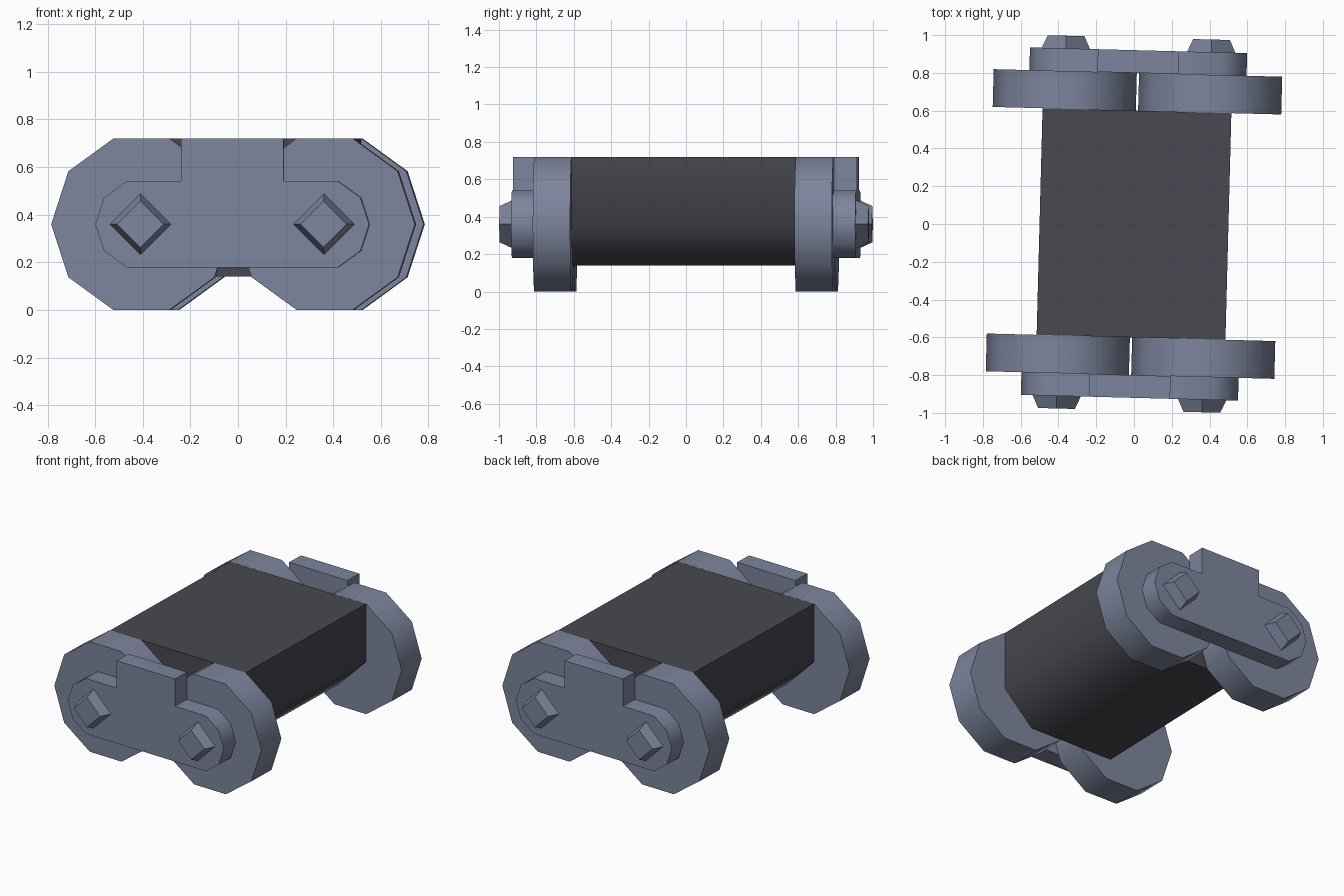
import bpy, bmesh, math

if "Cube" in bpy.data.objects:
    bpy.data.objects.remove(bpy.data.objects["Cube"])

TILT = math.radians(-1.5)   # whole model is turned slightly about z
CX, CZ = 0.385, 0.36        # wheel centre offset and height


def material(name, color):
    m = bpy.data.materials.new(name)
    m.diffuse_color = (*color, 1)
    m.use_nodes = True
    m.node_tree.nodes["Principled BSDF"].inputs["Base Color"].default_value = m.diffuse_color
    return m


STEEL = material("blue_grey_steel", (0.205, 0.235, 0.335))
RUBBER = material("dark_rubber", (0.065, 0.065, 0.082))


def ring(cx, r, sides, start=0, count=None):
    """Points (x, z) of a polygon, or of part of it."""
    return [(cx + r * math.cos(start + 2 * math.pi * i / sides),
             CZ + r * math.sin(start + 2 * math.pi * i / sides))
            for i in range(count or sides)]


def prism(name, near, far, y0, y1, mat, smooth_deg):
    """Closed solid between two x-z outlines placed at y0 and y1."""
    bm = bmesh.new()
    a = [bm.verts.new((x, y0, z)) for x, z in near]
    b = [bm.verts.new((x, y1, z)) for x, z in far]
    bm.faces.new(a)
    bm.faces.new(b[::-1])
    n = len(a)
    for i in range(n):
        j = (i + 1) % n
        bm.faces.new((a[i], b[i], b[j], a[j]))
    bmesh.ops.recalc_face_normals(bm, faces=bm.faces)
    for f in bm.faces:
        f.smooth = True
    for e in bm.edges:
        e.smooth = e.calc_face_angle() < math.radians(smooth_deg)
    me = bpy.data.meshes.new(name)
    bm.to_mesh(me)
    bm.free()
    me.materials.append(mat)
    ob = bpy.data.objects.new(name, me)
    ob.rotation_euler.z = TILT
    bpy.context.collection.objects.link(ob)


# Central pad with chamfered lower corners
half = [(0.3, 0.14), (0.5, 0.34), (0.5, 0.72)]
pad = half + [(-x, z) for x, z in reversed(half)]
prism("centre_pad", pad, pad, -0.6, 0.6, RUBBER, 50)

# Link plate: two half decagons joined, with a square tab on top
plate = (ring(CX, 0.19, 10, math.radians(-72), 5)
         + [(0.215, 0.541), (0.215, 0.72), (-0.215, 0.72), (-0.215, 0.541)]
         + ring(-CX, 0.19, 10, math.radians(108), 5))

for end, s in (("front", -1), ("back", 1)):
    prism(end + "_link_plate", plate, plate, s * 0.8, s * 0.92, STEEL, 40)
    for side, cx in (("left", -CX), ("right", CX)):
        # Ten-sided end disc
        disc = ring(cx, 0.379, 10)
        prism(f"{end}_{side}_disc", disc, disc, s * 0.6, s * 0.8, STEEL, 40)
        # Tapered square pin head
        prism(f"{end}_{side}_pin", ring(cx, 0.13, 4), ring(cx, 0.097, 4),
              s * 0.915, s * 0.987, STEEL, 20)
